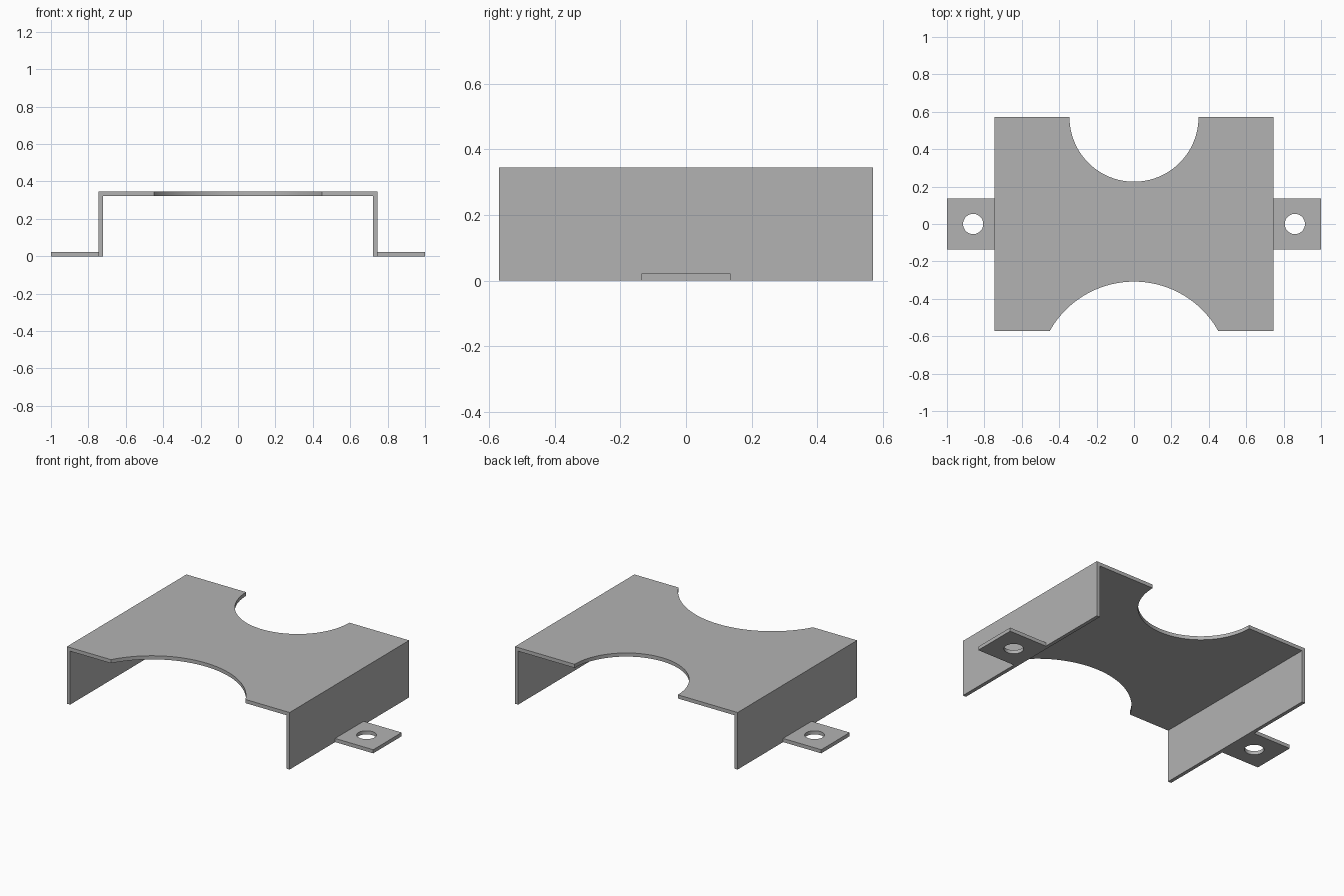
import bpy
import bmesh
import math

cube = bpy.data.objects.get("Cube")
if cube:
    bpy.data.objects.remove(cube, do_unlink=True)

T = 0.022                 # sheet thickness
W, D, H = 0.745, 0.571, 0.345   # half width, half depth, height

metal = bpy.data.materials.new("grey metal")
metal.use_nodes = True
GREY = (0.45, 0.45, 0.45, 1.0)
metal.diffuse_color = GREY
metal.node_tree.nodes["Principled BSDF"].inputs["Base Color"].default_value = GREY


def arc(cx, cy, r, start, end, n):
    """Points on an arc, angles in degrees, both ends included."""
    angles = [math.radians(start + (end - start) * i / n) for i in range(n + 1)]
    return [(cx + r * math.cos(a), cy + r * math.sin(a)) for a in angles]


def sheet(name, loops, z0, z1):
    """Extrude a flat outline (first loop) with holes (other loops)."""
    bm = bmesh.new()
    edges = []
    for loop in loops:
        vs = [bm.verts.new((x, y, z0)) for x, y in loop]
        edges += [bm.edges.new((vs[i - 1], vs[i])) for i in range(len(vs))]
    bmesh.ops.triangle_fill(bm, use_beauty=True, edges=edges)
    ext = bmesh.ops.extrude_face_region(bm, geom=bm.faces[:], use_keep_orig=True)
    moved = [g for g in ext["geom"] if isinstance(g, bmesh.types.BMVert)]
    bmesh.ops.translate(bm, verts=moved, vec=(0, 0, z1 - z0))
    bmesh.ops.recalc_face_normals(bm, faces=bm.faces[:])
    mesh = bpy.data.meshes.new(name)
    bm.to_mesh(mesh)
    bm.free()
    mesh.materials.append(metal)
    obj = bpy.data.objects.new(name, mesh)
    bpy.context.collection.objects.link(obj)
    bpy.ops.object.select_all(action='DESELECT')
    obj.select_set(True)
    bpy.context.view_layer.objects.active = obj
    bpy.ops.object.shade_smooth_by_angle(angle=math.radians(30))
    return obj


def rectangle(x0, x1, y0, y1):
    return [(x0, y0), (x1, y0), (x1, y1), (x0, y1)]


# Top plate: shallow arc cut from the front, half circle from the back
half_chord, sagitta = 0.45, 0.263
r = (half_chord ** 2 + sagitta ** 2) / (2 * sagitta)
a = math.degrees(math.asin(half_chord / r))
front_cut = arc(0, -D + sagitta - r, r, 90 + a, 90 - a, 48)
back_cut = arc(0, D, 0.345, 360, 180, 48)
outline = [(-W, -D)] + front_cut + [(W, -D), (W, D)] + back_cut + [(-W, D)]
sheet("top_plate", [outline], H - T, H)

# Side walls and drilled mounting tabs
for side, s in (("left", 1), ("right", -1)):
    sheet(side + "_wall", [rectangle(s * (W - T), s * W, -D, D)], 0, H - T)
    hole = arc(s * 0.86, 0, 0.054, 0, 360, 48)[:-1]
    sheet(side + "_mounting_tab",
          [rectangle(s * W, s * 1.0, -0.136, 0.136), hole], 0, T)
